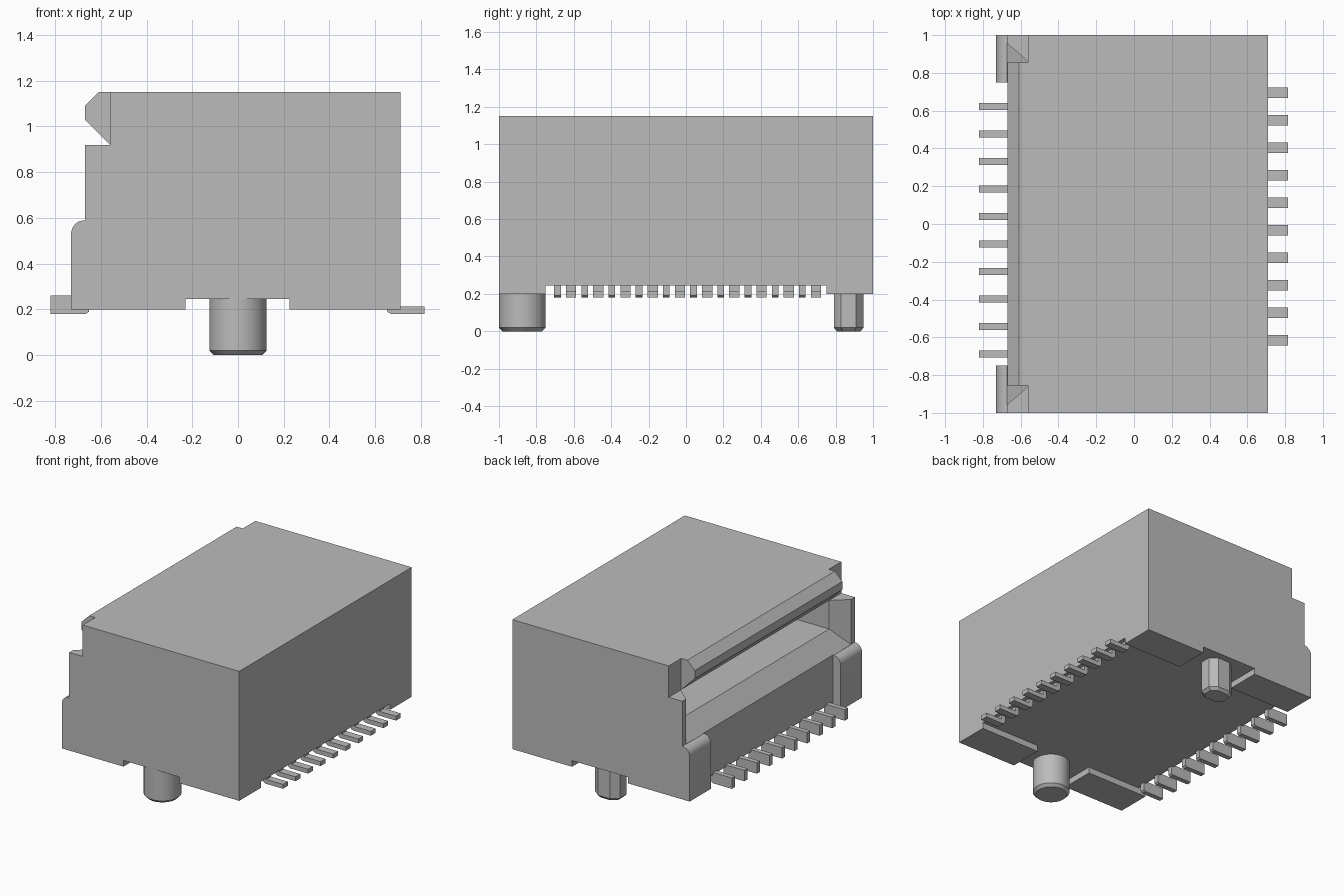
import bpy, bmesh, math
from mathutils import Vector

default = bpy.data.objects.get("Cube")
if default:
    bpy.data.objects.remove(default, do_unlink=True)

grey = bpy.data.materials.new("plain grey")
grey.use_nodes = True
grey.diffuse_color = (0.5, 0.5, 0.5, 1)
grey.node_tree.nodes["Principled BSDF"].inputs["Base Color"].default_value = (0.5, 0.5, 0.5, 1)


def finish(name, bm):
    bmesh.ops.recalc_face_normals(bm, faces=bm.faces)
    mesh = bpy.data.meshes.new(name)
    bm.to_mesh(mesh)
    bm.free()
    mesh.materials.append(grey)
    obj = bpy.data.objects.new(name, mesh)
    bpy.context.collection.objects.link(obj)
    return obj


def add_prism(bm, base, sweep):
    """Extrude a closed outline of 3D points along a vector."""
    face = bm.faces.new([bm.verts.new(p) for p in base])
    out = bmesh.ops.extrude_face_region(bm, geom=[face], use_keep_orig=True)
    verts = [v for v in out["geom"] if isinstance(v, bmesh.types.BMVert)]
    bmesh.ops.translate(bm, verts=verts, vec=sweep)


def side_prism(name, outline, y0, y1):
    bm = bmesh.new()
    add_prism(bm, [(x, y0, z) for x, z in outline], Vector((0, y1 - y0, 0)))
    return finish(name, bm)


def box(name, x0, x1, y0, y1, z0, z1):
    return side_prism(name, [(x0, z0), (x1, z0), (x1, z1), (x0, z1)], y0, y1)


def hull(name, points):
    bm = bmesh.new()
    for p in points:
        bm.verts.new(p)
    bmesh.ops.convex_hull(bm, input=bm.verts)
    bmesh.ops.dissolve_limit(bm, angle_limit=0.01, verts=bm.verts, edges=bm.edges)
    return finish(name, bm)


def smooth(obj, angle=35):
    bpy.ops.object.select_all(action="DESELECT")
    obj.select_set(True)
    bpy.context.view_layer.objects.active = obj
    bpy.ops.object.shade_smooth_by_angle(angle=math.radians(angle))


# Housing, with a rounded shoulder above the rear feet
shoulder = [(-0.67 - 0.06 * math.sin(a), 0.53 + 0.06 * math.cos(a))
            for a in [math.pi / 2 * i / 8 for i in range(9)]]
housing = side_prism("housing", [(0.71, 0.2), (0.71, 1.15), (-0.56, 1.15), (-0.56, 0.92),
                                 (-0.67, 0.92)] + shoulder + [(-0.73, 0.2)], -1, 1)

# Cutters: fascia step, card slot, flared slot mouth and underside recesses
mouth = []
for s in (-1, 1):
    mouth += [(-0.558, s * 0.858, 0.712), (-0.558, s * 0.858, 0.919),
              (-0.673, s * 0.958, 0.587), (-0.673, s * 0.958, 0.95)]
cutters = [
    box("fascia_cutter", -0.9, -0.669, -0.75, 0.75, 0.1, 0.61),
    box("slot_cutter", -0.6, 0.2, -0.86, 0.86, 0.71, 0.92),
    hull("mouth_cutter", mouth),
    box("long_recess_cutter", -0.9, 0.9, -0.75, 0.75, 0.1, 0.245),
    box("cross_recess_cutter", -0.23, 0.225, -1.1, 1.1, 0.1, 0.245),
]
for cutter in cutters:
    mod = housing.modifiers.new(cutter.name, "BOOLEAN")
    mod.operation = "DIFFERENCE"
    mod.solver = "EXACT"
    mod.object = cutter
    cutter.hide_render = True
bpy.context.view_layer.update()
evaluated = housing.evaluated_get(bpy.context.evaluated_depsgraph_get())
carved = bpy.data.meshes.new_from_object(evaluated)
housing.modifiers.clear()
housing.data = carved
for cutter in cutters:
    bpy.data.objects.remove(cutter, do_unlink=True)
smooth(housing, 20)

# Lip overhanging the slot
side_prism("slot_lip", [(-0.56, 0.92), (-0.67, 1.03), (-0.67, 1.09), (-0.61, 1.15),
                        (-0.56, 1.15), (-0.54, 1.14), (-0.54, 0.94)], -0.855, 0.855)


# Locating pegs with chamfered tips
def peg(name, outline, y, chamfer=0.02):
    r = max(px for px, py in outline)
    k = 1 - chamfer / r
    pts = []
    for px, py in outline:
        pts += [(px, y + py, 0.26), (px, y + py, chamfer), (px * k, y + py * k, 0)]
    return hull(name, pts)


circle = [(0.125 * math.cos(a), 0.125 * math.sin(a))
          for a in [math.tau * i / 40 for i in range(40)]]
smooth(peg("round_peg", circle, -0.875))
flat = [(sx * x, sy * y) for sx in (-1, 1) for sy in (-1, 1)
        for x, y in ((0.1, 0.04), (0.05, 0.08))]
peg("flat_peg", flat, 0.87)


# Two rows of ten solder contacts
def contacts(name, outline, first, width):
    bm = bmesh.new()
    for i in range(10):
        y = first - 0.1455 * i - width / 2
        add_prism(bm, [(x, y, z) for x, z in outline], Vector((0, width, 0)))
    return finish(name, bm)


contacts("rear_contacts", [(-0.82, 0.18), (-0.665, 0.18), (-0.652, 0.19), (-0.65, 0.26),
                           (-0.82, 0.26)], 0.622, 0.036)
contacts("front_contacts", [(0.815, 0.18), (0.67, 0.18), (0.655, 0.188), (0.648, 0.205),
                            (0.648, 0.26), (0.68, 0.26), (0.68, 0.212), (0.815, 0.212)],
         0.695, 0.055)
